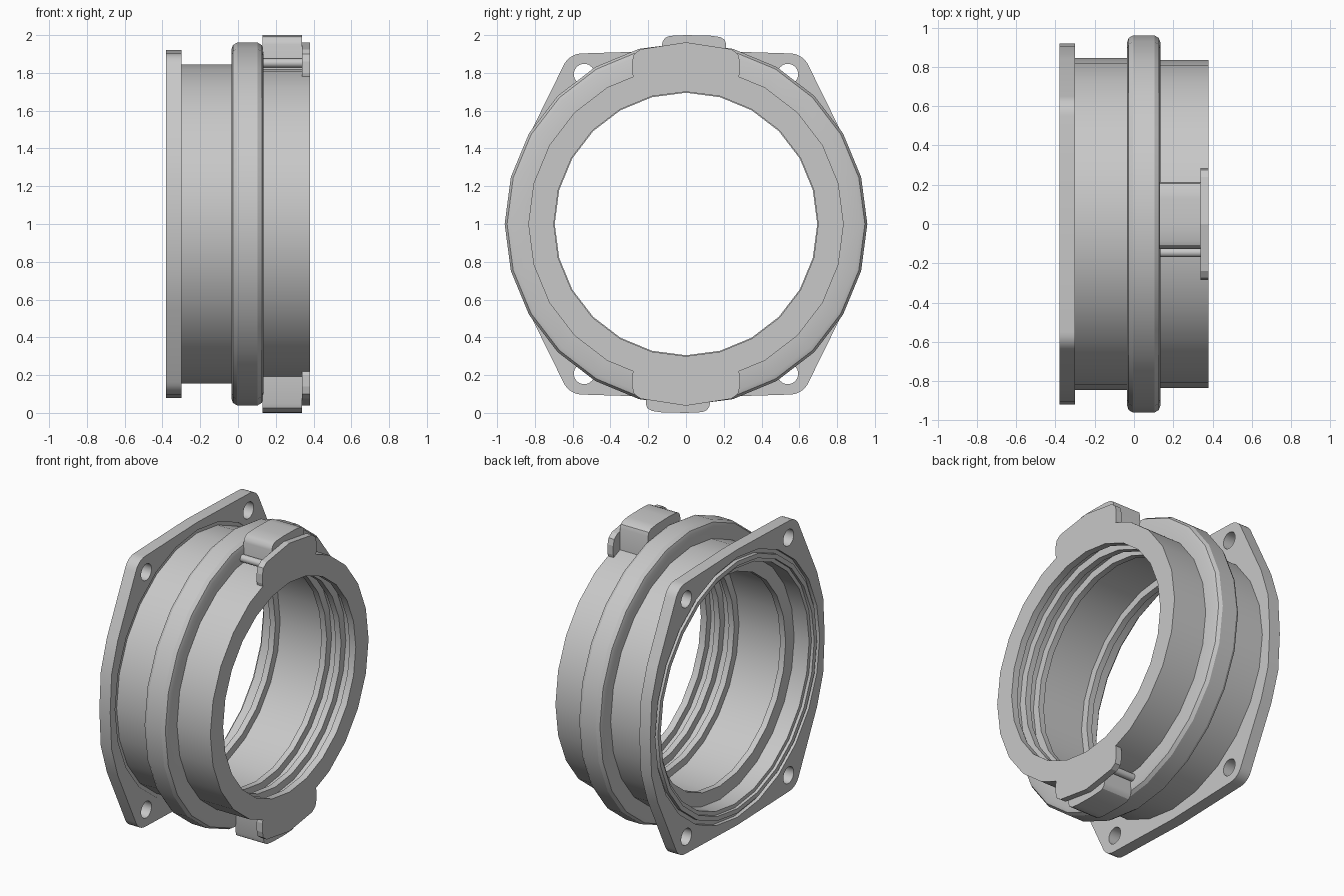
import bpy, bmesh
from math import sin, cos, pi, radians
from mathutils import geometry, Vector

if "Cube" in bpy.data.objects:
    bpy.data.objects.remove(bpy.data.objects["Cube"])

SIDES = 24
SHADE = (0.58, 0.58, 0.58, 1)
grey = bpy.data.materials.new("light grey")
grey.use_nodes = True
grey.diffuse_color = SHADE
grey.node_tree.nodes["Principled BSDF"].inputs["Base Color"].default_value = SHADE


def finish(bm, name):
    bmesh.ops.recalc_face_normals(bm, faces=bm.faces)
    mesh = bpy.data.meshes.new(name)
    bm.to_mesh(mesh)
    bm.free()
    obj = bpy.data.objects.new(name, mesh)
    mesh.materials.append(grey)
    bpy.context.collection.objects.link(obj)
    return obj


def smooth(obj):
    bpy.ops.object.select_all(action="DESELECT")
    obj.select_set(True)
    bpy.context.view_layer.objects.active = obj
    bpy.ops.object.shade_smooth_by_angle(angle=radians(28))


def lathe(name, profile):
    """Closed (x, radius) profile turned about the x axis."""
    bm = bmesh.new()
    rings = []
    for i in range(SIDES):
        a = 2 * pi * i / SIDES
        rings.append([bm.verts.new((x, r * sin(a), 1 + r * cos(a))) for x, r in profile])
    n = len(profile)
    for i in range(SIDES):
        p, q = rings[i], rings[(i + 1) % SIDES]
        for j in range(n):
            k = (j + 1) % n
            bm.faces.new((p[j], p[k], q[k], q[j]))
    obj = finish(bm, name)
    smooth(obj)
    return obj


def prism(name, outline, x0, x1, turn=1):
    """(y, z from axis) outline extruded along x; turn=-1 gives the half-turn copy."""
    bm = bmesh.new()
    face = bm.faces.new([bm.verts.new((x0, turn * y, 1 + turn * z)) for y, z in outline])
    out = bmesh.ops.extrude_face_region(bm, geom=[face])
    verts = [g for g in out["geom"] if isinstance(g, bmesh.types.BMVert)]
    bmesh.ops.translate(bm, verts=verts, vec=(x1 - x0, 0, 0))
    return finish(bm, name)


def circle(y, z, r, n):
    return [(y + r * sin(2 * pi * i / n), z + r * cos(2 * pi * i / n)) for i in range(n)]


# Tube: outer wall, ribbed front bore, wide chamber, rear lip, seat and seal groove
lathe("tube_body", [
    (-0.355, 0.88), (-0.305, 0.88), (-0.305, 0.845), (0.05, 0.845),
    (0.05, 0.835), (0.38, 0.835), (0.38, 0.70), (0.335, 0.70),
    (0.335, 0.745), (0.275, 0.745), (0.275, 0.695), (0.235, 0.695),
    (0.235, 0.745), (0.17, 0.745), (0.17, 0.695), (0.13, 0.695),
    (0.13, 0.745), (-0.21, 0.745), (-0.21, 0.695), (-0.25, 0.695),
    (-0.25, 0.785), (-0.36, 0.785), (-0.36, 0.81), (-0.38, 0.81),
    (-0.38, 0.84), (-0.355, 0.84)])

# Rounded collar around the middle
lathe("collar", [
    (-0.035, 0.82), (-0.035, 0.925), (-0.027, 0.947), (-0.005, 0.96),
    (0.104, 0.96), (0.126, 0.947), (0.134, 0.925), (0.134, 0.80)])

# Mounting plate: hull of a disc, bulged sides and four rounded corners
signs = [(sy, sz) for sy in (-1, 1) for sz in (-1, 1)]
points = circle(0, 0, 0.92, SIDES)
for sy, sz in signs:
    points += circle(sy * 0.55, sz * 0.795, 0.108, 32)
    points += [(sy * 0.84, sz * 0.45), (sy * 0.905, sz * 0.25)]
hull = [points[i] for i in geometry.convex_hull_2d([Vector(p) for p in points])]
plate = prism("mounting_plate", hull, -0.38, -0.30)

# Cut the opening and the bolt holes
cutters = [prism("opening_cutter", circle(0, 0, 0.868, SIDES), -0.5, -0.2)]
cutters += [prism("bolt_hole_cutter", circle(sy * 0.539, sz * 0.793, 0.055, 24), -0.5, -0.2)
            for sy, sz in signs]
for cutter in cutters:
    mod = plate.modifiers.new("cut", "BOOLEAN")
    mod.operation = "DIFFERENCE"
    mod.solver = "EXACT"
    mod.object = cutter
    bpy.ops.object.select_all(action="DESELECT")
    plate.select_set(True)
    bpy.context.view_layer.objects.active = plate
    bpy.ops.object.modifier_apply(modifier=mod.name)
    bpy.data.objects.remove(cutter)
smooth(plate)

# Latch lugs at top and bottom, a half turn apart
half = [(0.24, 0.925), (0.275, 0.90), (0.285, 0.86), (0.285, 0.80), (0.275, 0.76)]
tab = [(0, 0.962)] + half + [(0, 0.75)] + [(-y, z) for y, z in reversed(half)]
block = [(-0.127, 0.78), (-0.127, 0.95), (-0.122, 0.97), (-0.108, 0.987), (-0.085, 0.996),
         (0, 1.0), (0.13, 0.997), (0.18, 0.99), (0.205, 0.975), (0.213, 0.95), (0.213, 0.78)]
for label, turn in (("top", 1), ("bottom", -1)):
    prism(label + "_latch_tab", tab, 0.338, 0.38, turn)
    smooth(prism(label + "_latch_block", block, 0.131, 0.339, turn))
    smooth(prism(label + "_latch_pin", circle(-0.145, 0.852, 0.024, 16), 0.131, 0.339, turn))
